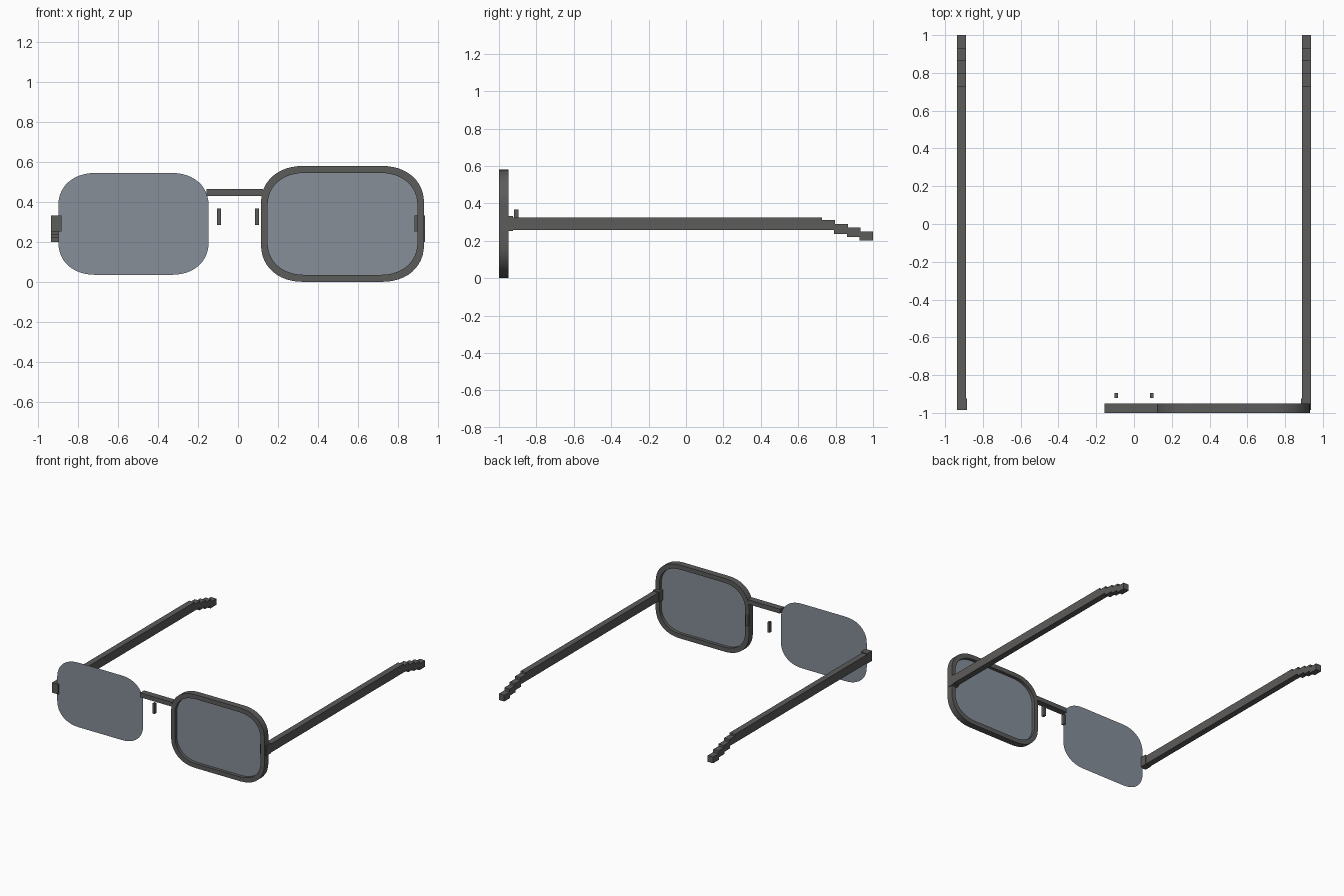
import bpy, bmesh
from math import cos, sin, pi

cube = bpy.data.objects.get("Cube")
if cube:
    bpy.data.objects.remove(cube)


def material(name, colour):
    m = bpy.data.materials.new(name)
    m.use_nodes = True
    m.diffuse_color = colour
    m.node_tree.nodes["Principled BSDF"].inputs["Base Color"].default_value = colour
    return m


FRAME = material("dark grey frame", (0.108, 0.106, 0.104, 1))
LENS = material("blue grey lens", (0.24, 0.272, 0.318, 1))


def finish(name, bm, mat):
    me = bpy.data.meshes.new(name)
    bm.normal_update()
    bm.to_mesh(me)
    bm.free()
    me.materials.append(mat)
    ob = bpy.data.objects.new(name, me)
    bpy.context.collection.objects.link(ob)
    return ob


def box(name, xs, ys, zs):
    bm = bmesh.new()
    bmesh.ops.create_cube(bm, size=1)
    for v in bm.verts:
        for i, (lo, hi) in enumerate((xs, ys, zs)):
            v.co[i] = (lo + hi) / 2 + v.co[i] * (hi - lo)
    return finish(name, bm, FRAME)


def outline(half_w, half_h, rx, rz, steps=12):
    """Rounded rectangle with slightly squared corners, in x and z."""
    pts = []
    for q, (sx, sz) in enumerate(((1, 1), (-1, 1), (-1, -1), (1, -1))):
        for i in range(steps + 1):
            t = (q + i / steps) * pi / 2
            c, s = abs(cos(t)) ** (2 / 2.2), abs(sin(t)) ** (2 / 2.2)
            pts.append((sx * (half_w - rx + rx * c), sz * (half_h - rz + rz * s)))
    return pts


CX, CZ = 0.523, 0.29

# Rim around the left lens
bm = bmesh.new()
outer = outline(0.408, 0.29, 0.215, 0.19)
inner = outline(0.375, 0.255, 0.19, 0.165)
loops = [[bm.verts.new((CX + x, y, CZ + z)) for x, z in pts]
         for pts, y in ((outer, -1), (outer, -0.95), (inner, -0.95), (inner, -1))]
n = len(outer)
for k in range(4):
    a, b = loops[k], loops[(k + 1) % 4]
    for i in range(n):
        j = (i + 1) % n
        bm.faces.new((a[i], a[j], b[j], b[i]))
bmesh.ops.recalc_face_normals(bm, faces=bm.faces)
rim = finish("left_rim", bm, FRAME)
bpy.context.view_layer.objects.active = rim
rim.select_set(True)
bpy.ops.object.shade_smooth_by_angle()

# Bridge
box("bridge", (-0.157, 0.125), (-1, -0.95), (0.43, 0.465))

# Stepped temple pieces: y range, z range
TEMPLE = [((-0.95, 0.727), (0.257, 0.325)), ((0.72, 0.797), (0.257, 0.31)),
          ((0.79, 0.866), (0.237, 0.29)), ((0.86, 0.932), (0.22, 0.272)),
          ((0.927, 1.0), (0.2, 0.25))]

for side, s in (("left", 1), ("right", -1)):
    def span(a, b):
        return tuple(sorted((s * a, s * b)))

    # Thin flat lens
    bm = bmesh.new()
    bm.faces.new([bm.verts.new((s * CX + x, -0.975, CZ + z))
                  for x, z in outline(0.376, 0.255, 0.19, 0.165)])
    finish(side + "_lens", bm, LENS)

    # Hinge, nose pad and temple
    box(side + "_hinge", span(0.883, 0.937), (-0.985, -0.925), (0.252, 0.332))
    box(side + "_nose_pad", span(0.086, 0.104), (-0.92, -0.895), (0.285, 0.366))
    for i, (ys, zs) in enumerate(TEMPLE):
        box(f"{side}_temple_{i + 1}", span(0.89, 0.937), ys, zs)
